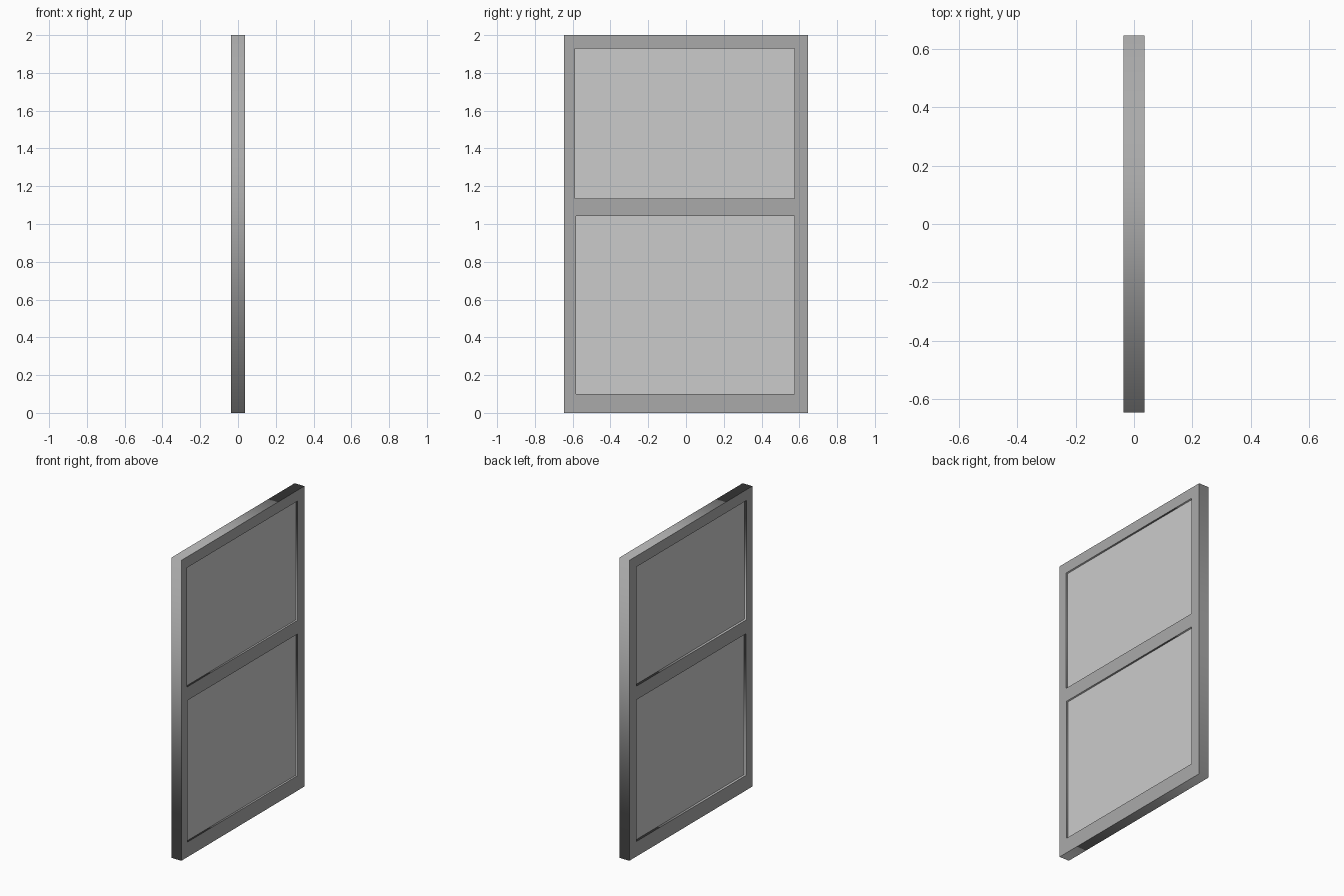
import bpy
from math import radians

if "Cube" in bpy.data.objects:
    bpy.data.objects.remove(bpy.data.objects["Cube"])

HALF_WIDTH, HEIGHT, HALF_DEPTH = 0.647, 2.0, 0.036
# Openings as (y0, y1, z0, z1)
OPENINGS = {"upper": (-0.587, 0.574, 1.134, 1.928),
            "lower": (-0.582, 0.574, 0.10, 1.043)}


def grey(name, value):
    mat = bpy.data.materials.new(name)
    mat.diffuse_color = (value, value, value, 1)
    mat.use_nodes = True
    mat.node_tree.nodes["Principled BSDF"].inputs["Base Color"].default_value = mat.diffuse_color
    return mat


def plate(name, rects, x0, x1):
    """Extrude nested rectangles in the YZ plane; inner ones become holes."""
    curve = bpy.data.curves.new(name, 'CURVE')
    curve.dimensions = '2D'
    curve.fill_mode = 'BOTH'
    curve.extrude = (x1 - x0) / 2
    for y0, y1, z0, z1 in rects:
        sp = curve.splines.new('POLY')
        sp.points.add(3)
        for p, (y, z) in zip(sp.points, [(y0, z0), (y1, z0), (y1, z1), (y0, z1)]):
            p.co = (y, z, 0, 1)
        sp.use_cyclic_u = True
    obj = bpy.data.objects.new(name, curve)
    obj.location.x = (x0 + x1) / 2
    obj.rotation_euler = (radians(90), 0, radians(90))
    bpy.context.collection.objects.link(obj)
    bpy.ops.object.select_all(action='DESELECT')
    obj.select_set(True)
    bpy.context.view_layer.objects.active = obj
    bpy.ops.object.convert(target='MESH')
    return bpy.context.object


# Outer frame with its cross rail, in one piece
outer = (-HALF_WIDTH, HALF_WIDTH, 0, HEIGHT)
frame = plate("window_frame", [outer, *OPENINGS.values()], -HALF_DEPTH, HALF_DEPTH)
frame.data.materials.append(grey("dark_grey", 0.4))

# Recessed panes, one per opening
for label, rect in OPENINGS.items():
    plate(label + "_pane", [rect], -0.02, 0.024)
